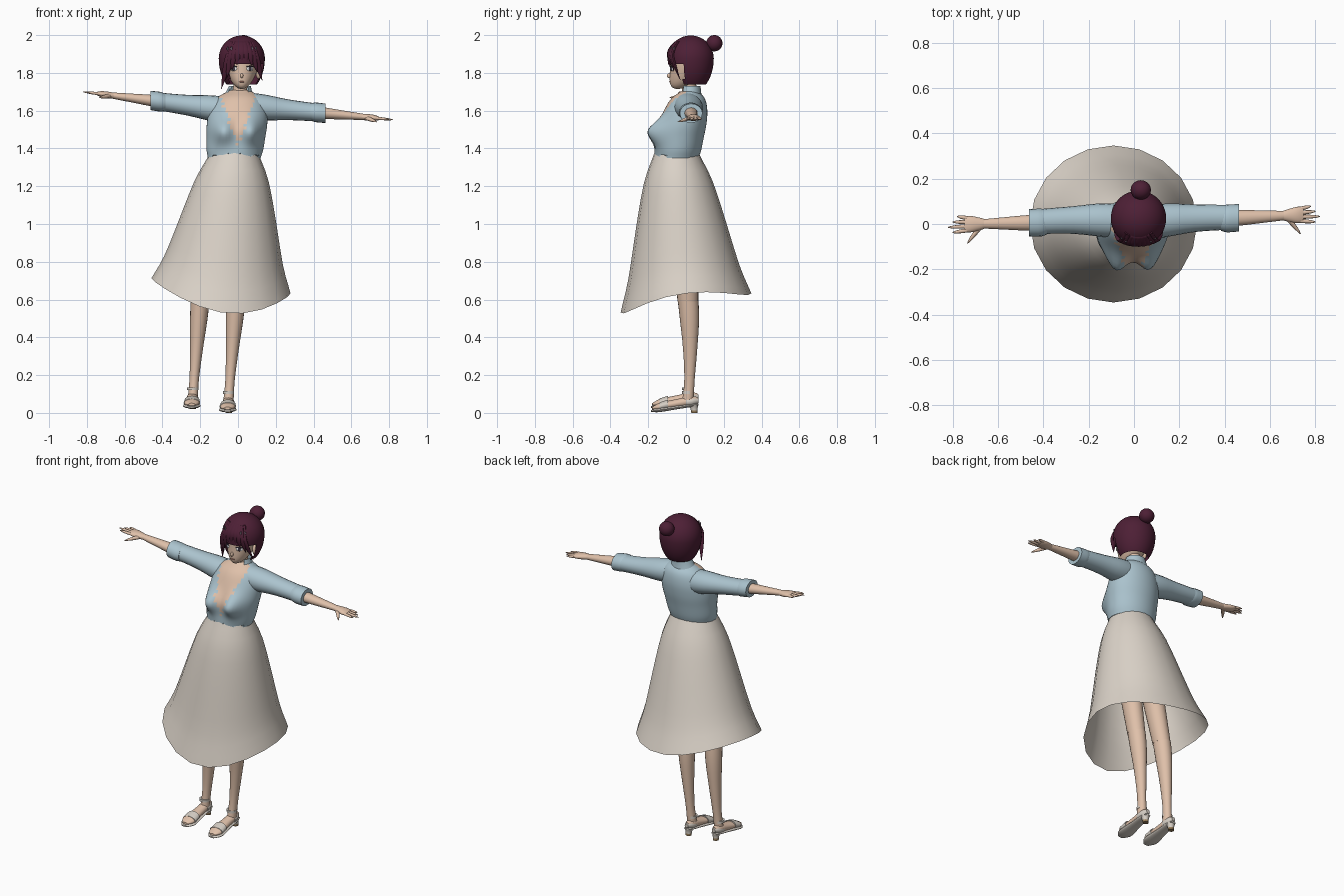
import bpy, bmesh, math
from mathutils import Matrix, Vector

cube = bpy.data.objects.get("Cube")
if cube:
    bpy.data.objects.remove(cube)


def material(name, *rgb):
    made = bpy.data.materials.new(name)
    made.use_nodes = True
    made.diffuse_color = (*rgb, 1)
    made.node_tree.nodes["Principled BSDF"].inputs["Base Color"].default_value = (*rgb, 1)
    return made


SKIN = material("skin", .74, .53, .4)
SHIRT = material("pale blue cotton", .41, .55, .62)
SKIRT = material("cream cloth", .71, .65, .58)
HAIR = material("plum hair", .075, .014, .036)
SHOE = material("off white leather", .66, .61, .55)
SOLE = material("tan heel", .3, .2, .1)
WHITE = material("eye white", .8, .8, .8)
IRIS = material("dark iris", .05, .04, .06)
PIN = material("grey hairpin", .2, .15, .2)
LIP = material("lip", .55, .25, .2)


def finish(name, bm, mats, warp=None, paint=None, drop=None):
    """Shape, trim and colour the mesh, then link it as a smooth object."""
    if warp:
        for vert in bm.verts:
            warp(vert.co)
    if drop:
        unwanted = [f for f in bm.faces if drop(f.calc_center_median())]
        bmesh.ops.delete(bm, geom=unwanted, context="FACES")
    bmesh.ops.recalc_face_normals(bm, faces=bm.faces)
    if paint:
        for face in bm.faces:
            face.material_index = paint(face.calc_center_median())
    mesh = bpy.data.meshes.new(name)
    bm.to_mesh(mesh)
    bm.free()
    for mat in mats:
        mesh.materials.append(mat)
    mesh.shade_smooth()
    mesh.set_sharp_from_angle(angle=math.radians(50))
    bpy.context.collection.objects.link(bpy.data.objects.new(name, mesh))


def blob(name, centre, size, mat, turn=0, segments=20, **rules):
    bm = bmesh.new()
    bmesh.ops.create_uvsphere(bm, u_segments=segments, v_segments=segments, radius=1)
    bm.transform(Matrix.Translation(centre) @ Matrix.Rotation(turn, 4, "Z") @ Matrix.Diagonal((*size, 1)))
    finish(name, bm, [mat], **rules)


def spline(values, t):
    """Smooth value along an evenly spaced list, t from 0 to 1."""
    last = len(values) - 1
    i = min(int(t * last), last - 1)
    f = t * last - i
    before, a, b, after = (values[min(max(i + k, 0), last)] for k in (-1, 0, 1, 2))
    slope_a, slope_b = (b - before) / 2, (after - a) / 2
    ease = f * f * (3 - 2 * f)
    return a + (b - a) * ease + f * (1 - f) * (slope_a * (1 - f) - slope_b * f)


def limb(name, path, radii, mats, flat=(1, 1), bow=0, sides=20, steps=12, caps=True, **rules):
    """Skin of elliptical rings along a path; flat is depth over width at both ends."""
    path = [Vector(p) for p in path]
    span = path[-1] - path[0]
    long_axis = max(range(3), key=lambda k: abs(span[k]))
    across, deep = [k for k in range(3) if k != long_axis]
    bm, rows = bmesh.new(), []
    for step in range(steps + 1):
        t = step / steps
        centre = spline(path, t)
        centre.y += bow * math.sin(math.pi * t)
        width = spline(radii, t)
        depth = width * (flat[0] + (flat[1] - flat[0]) * t)
        row = []
        for k in range(sides):
            point = centre.copy()
            point[across] += width * math.cos(math.tau * k / sides)
            point[deep] += depth * math.sin(math.tau * k / sides)
            row.append(bm.verts.new(point))
        rows.append(row)
    for a, b in zip(rows, rows[1:]):
        for k in range(sides):
            bm.faces.new((a[k], a[k - 1], b[k - 1], b[k]))
    if caps:
        bm.faces.new(rows[0])
        bm.faces.new(rows[-1])
    finish(name, bm, mats, **rules)


# Skirt with an uneven hem that dips at the front
def dip_hem(p):
    drop = max(0, (1.37 - p.z) / .74) ** 2
    angle = math.atan2(p.y + .02, p.x + .07)
    p.z += drop * (.05 * math.sin(angle) - .04 * math.cos(angle) + .045 * math.cos(2 * angle))


limb("skirt", [(-.02, -.05, 1.375), (-.09, 0, .625)], [.128, .197, .258, .314, .368], [SKIRT],
     flat=(.92, .94), caps=False, warp=dip_hem)


# Blouse with bust, frayed front hem and a jagged open neckline
def shape_bust(p):
    if p.y < -.02:
        for centre in (-.08, .07):
            p.y -= .07 * math.exp(-((p.x - centre) / .055) ** 2 - ((p.z - 1.49) / .065) ** 2)
    if p.z < 1.36 and p.y < -.05:
        p.z += .025 * (math.sin(p.x * 90) > .3)


def neckline(c):
    jag = .012 * (int(c.z * 70) % 2)
    return int(c.y < 0 and abs(c.x) < .36 * (c.z - 1.43) + jag)


limb("blouse", [(-.02, -.05, 1.35), (.01, .02, 1.71)], [.14, .15, .155, .16, .152, .12, .05],
     [SHIRT, SKIN], flat=(.84, .7), sides=56, steps=30, warp=shape_bust, paint=neckline)
limb("collar", [(0, .02, 1.66), (.01, .025, 1.73)], [.09, .07, .058], [SHIRT], flat=(.75, .9),
     sides=32, steps=4, caps=False, drop=lambda c: c.y < -.01 and abs(c.x) < .055)
limb("neck", [(0, .02, 1.64), (.02, .015, 1.78)], [.05, .038, .04], [SKIN])


# Arms: sleeve, rolled cuff, forearm, hand, fingers and thumb
def arm(side, sign, rise, sweep):
    def at(t):
        return Vector((sign * (.16 + .66 * t), .012 + sweep * t, 1.615 + rise * t))

    limb(side + "_sleeve", [at(-.13), at(.45)], [.075, .073, .061, .056, .056], [SHIRT],
         flat=(.95, .85), bow=.008, caps=False)
    limb(side + "_cuff", [at(.34), at(.46)], [.053, .061, .061, .06], [SHIRT], flat=(.85, .85), steps=6)
    limb(side + "_forearm", [at(.35), at(.77)], [.037, .034, .026, .02], [SKIN], flat=(.9, .8))
    limb(side + "_hand", [at(.75), at(.89)], [.02, .028, .036, .033], [SKIN], flat=(.8, .27))
    for k, finger in enumerate(("index", "middle", "ring", "little")):
        spread = Vector((0, .018 * k - .027, 0))
        limb(f"{side}_{finger}_finger", [at(.87) + spread, at(1 - .03 * abs(k - 1)) + 1.3 * spread],
             [.009, .009, .007, .002], [SKIN], flat=(.9, .9), sides=10, steps=6)
    limb(side + "_thumb", [at(.77), at(.87) + Vector((0, -.085, -.02))], [.015, .014, .01, .002],
         [SKIN], flat=(.8, .8), sides=10, steps=6)


arm("right", -1, .085, -.015)
arm("left", 1, -.063, .033)


# Legs and heeled sandals
def leg(side, ankle, knee, hip, lift):
    limb(side + "_shin", [(ankle, .01, .07), (knee, .01, .6)], [.027, .025, .034, .046, .05],
         [SKIN], flat=(1.1, 1.1), bow=.012)
    limb(side + "_thigh", [(knee, .01, .59), (hip, -.01, 1.1)], [.05, .06, .075], [SKIN], flat=(1.1, 1.1))

    def shoe_part(part, mat, heel, toe, radii, flat):
        ends = [(ankle + min(0, y) * .03, y, z + lift) for y, z in (heel, toe)]
        limb(f"{side}_{part}", ends, radii, [mat], flat=flat)

    shoe_part("foot", SKIN, (.06, .07), (-.18, .025), [.012, .028, .03, .035, .041, .018], (1.1, .35))
    shoe_part("sole", SHOE, (.065, .045), (-.185, .01), [.018, .03, .034, .042, .046, .02], (.3, .25))
    shoe_part("heel_cup", SHOE, (.067, .065), (0, .055), [.012, .028, .032], (1, .7))
    shoe_part("toe_strap", SHOE, (-.095, .045), (-.14, .033), [.04, .042, .044], (.65, .5))
    limb(side + "_heel", [(ankle, .045, lift), (ankle, .04, lift + .045)], [.017, .019, .026],
         [SOLE, SHOE], paint=lambda c: int(c.z > lift + .012))
    limb(side + "_ankle_strap", [(ankle, .01, lift + .1), (ankle, .01, lift + .115)], [.03, .03],
         [SHOE], steps=2)


leg("right", -.24, -.2, -.1, .02)
leg("left", -.05, -.01, .06, 0)


# Head tapering forward to the chin, with face details and ears
def shape_chin(p):
    low = max(0, (1.85 - p.z) / .135)
    p.x -= (p.x - .02) * .2 * low
    p.y -= .06 * low * low


blob("head", (.02, .015, 1.85), (.09, .1, .135), SKIN, segments=32, warp=shape_chin)
blob("nose", (.02, -.088, 1.785), (.008, .013, .013), SKIN)
blob("mouth", (.02, -.084, 1.753), (.014, .005, .004), LIP)
for side, sign in (("left", 1), ("right", -1)):
    for part, raised, width, height, mat in (("eye", 0, .02, .012, WHITE), ("iris", 0, .01, .012, IRIS),
                                             ("lashes", .012, .022, .004, IRIS), ("brow", .03, .022, .004, HAIR)):
        forward = 0 if part == "eye" else .002
        blob(f"{side}_{part}", (.02 + sign * .043, -.074 - forward, 1.822 + raised),
             (width, .005, height), mat, sign * .5)
    blob(side + "_ear", (.02 + sign * .088, .012, 1.8), (.012, .022, .032), SKIN, sign * .4)


# Hair: cap open at the face, bun, fringe locks and pins
def lengthen(p):
    if p.z < 1.875:
        p.z -= (1.875 - p.z) / 2


def scalp(x, z):
    height = max(0, z - 1.875)
    return .025 - math.sqrt(max(.002, .122 ** 2 - (x - .02) ** 2 - height ** 2))


blob("hair_cap", (.02, .025, 1.876), (.122, .122, .122), HAIR, segments=40, warp=lengthen,
     drop=lambda c: c.z < 1.735 or (c.y < -.012 and c.z < 1.85 and c.x > -.045))
blob("hair_bun", (.03, .15, 1.957), (.045, .043, .043), HAIR)
for i in range(9):
    x = .027 * i - .088
    tip = 1.855 - 10 * (x - .03) ** 2
    path = []
    for t in (0, .3, .6, 1):
        px, pz = .02 + (x - .02) * (.45 + .55 * t), 1.965 + (tip - 1.965) * t
        path.append((px, scalp(px, pz) + .003, pz))
    limb(f"fringe_lock_{i + 1}", path, [.012, .021, .018, .001], [HAIR], flat=(.5, .5), sides=12)
for i, x in enumerate((-.055, -.035, .075, .095)):
    blob(f"hairpin_{i + 1}", (x, scalp(x, 1.927) - .008, 1.927), (.005, .004, .014), PIN, (x - .02) * 7)
